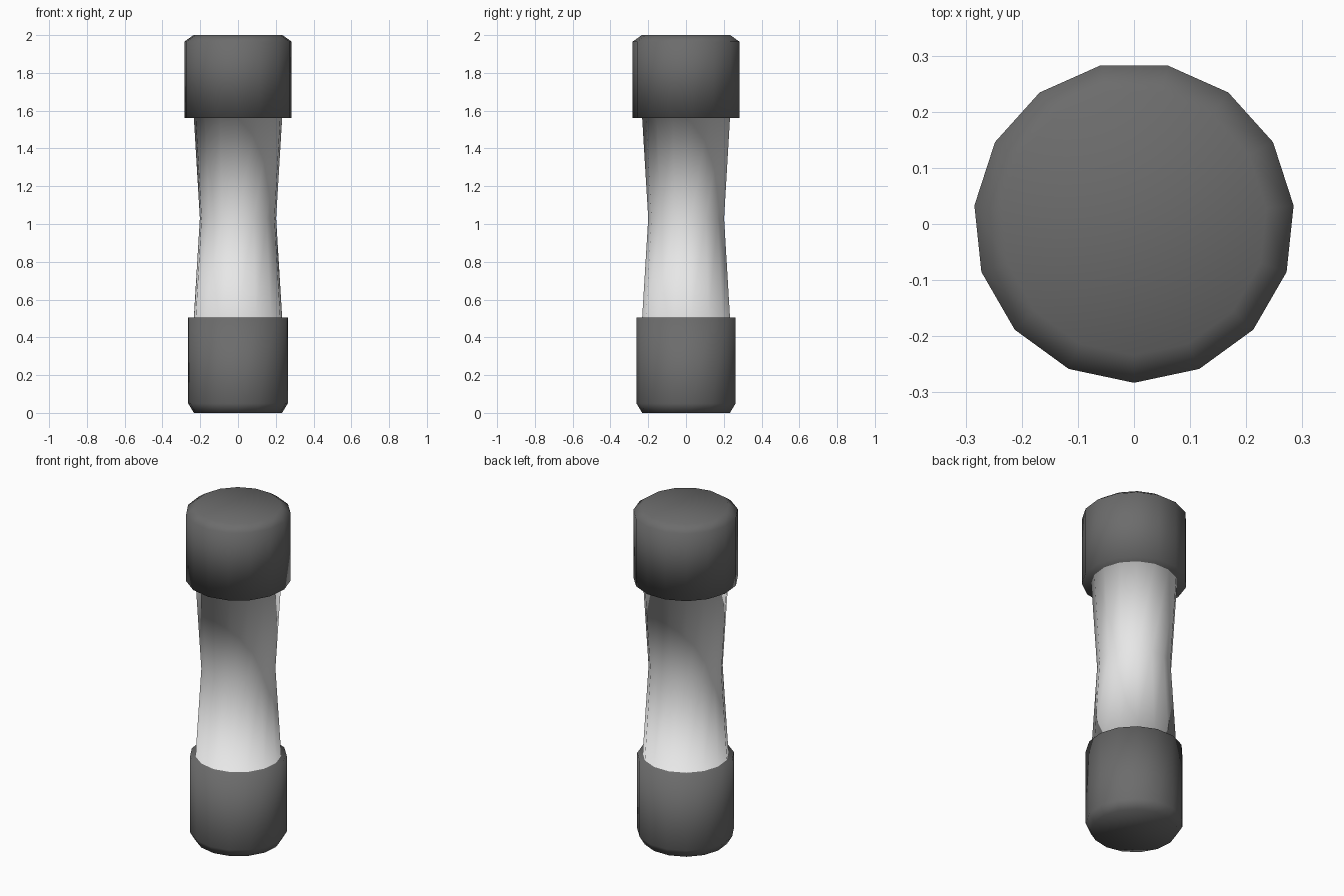
import bpy, bmesh, math

cube = bpy.data.objects.get("Cube")
if cube:
    bpy.data.objects.remove(cube, do_unlink=True)

SIDES = 15
LOWER_TOP, UPPER_BOTTOM = 0.505, 1.56


def material(name, value):
    mat = bpy.data.materials.new(name)
    mat.use_nodes = True
    colour = (value, value, value, 1)
    mat.diffuse_color = colour
    mat.node_tree.nodes["Principled BSDF"].inputs["Base Color"].default_value = colour
    return mat


# Radius and height from the foot to the top
profile = [
    (0.235, 0), (0.265, 0.05), (0.265, LOWER_TOP),            # lower cap
    (0.235, LOWER_TOP), (0.203, 1.03), (0.235, UPPER_BOTTOM),  # waisted tube
    (0.286, UPPER_BOTTOM), (0.286, 1.965), (0.237, 2),         # upper cap
]

# One continuous turned skin, so shading flows from the caps into the tube
bm = bmesh.new()
rings = []
for radius, z in profile:
    ring = []
    for i in range(SIDES):
        a = 2 * math.pi * i / SIDES - math.pi / 2
        ring.append(bm.verts.new((radius * math.cos(a), radius * math.sin(a) + 0.003, z)))
    rings.append(ring)
for low, high in zip(rings, rings[1:]):
    for i in range(SIDES):
        j = (i + 1) % SIDES
        bm.faces.new((low[i], low[j], high[j], high[i]))
bm.faces.new(rings[0][::-1])
bm.faces.new(rings[-1])
bm.normal_update()

# Pale tube between the caps, dark caps elsewhere
for face in bm.faces:
    face.smooth = True
    z = face.calc_center_median().z
    face.material_index = 1 if LOWER_TOP + 0.01 < z < UPPER_BOTTOM - 0.01 else 0

mesh = bpy.data.meshes.new("capped_tube")
bm.to_mesh(mesh)
bm.free()
mesh.materials.append(material("dark_grey", 0.15))
mesh.materials.append(material("pale_grey", 0.8))
bpy.context.collection.objects.link(bpy.data.objects.new("capped_tube", mesh))
